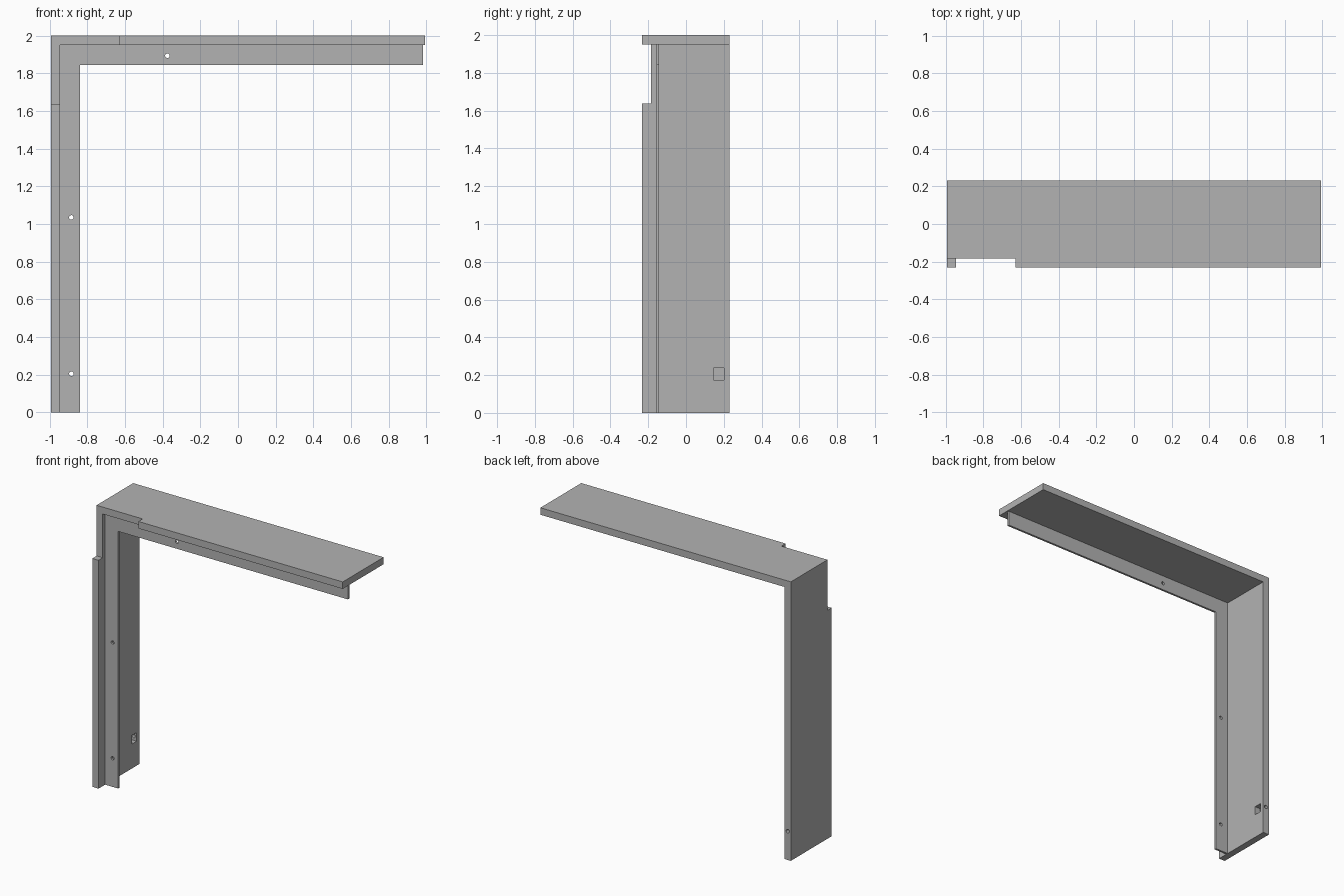
import bpy
import bmesh
import math
from mathutils import Matrix, Vector

if "Cube" in bpy.data.objects:
    bpy.data.objects.remove(bpy.data.objects["Cube"])

GREY = (0.45, 0.45, 0.45, 1)
grey = bpy.data.materials.new("plain grey")
grey.use_nodes = True
grey.diffuse_color = GREY
grey.node_tree.nodes["Principled BSDF"].inputs["Base Color"].default_value = GREY

LEFT, RIGHT, TOP = -0.993, 0.993, 2.0
INNER_X, INNER_Z = -0.944, 1.95      # inner faces of post and top panel
FRONT, BACK = -0.232, 0.231


def make_object(name, bm):
    bmesh.ops.recalc_face_normals(bm, faces=bm.faces)
    mesh = bpy.data.meshes.new(name)
    bm.to_mesh(mesh)
    bm.free()
    mesh.materials.append(grey)
    obj = bpy.data.objects.new(name, mesh)
    bpy.context.collection.objects.link(obj)
    return obj


def angle_plate(name, x0, z0, x1, z1, end, y0, y1):
    """Upside-down L outline in x and z, extruded along y."""
    outline = [(x0, 0), (x1, 0), (x1, z1), (end, z1), (end, z0), (x0, z0)]
    bm = bmesh.new()
    face = bm.faces.new([bm.verts.new((x, y0, z)) for x, z in outline])
    grown = bmesh.ops.extrude_face_region(bm, geom=[face])["geom"]
    verts = [v for v in grown if isinstance(v, bmesh.types.BMVert)]
    bmesh.ops.translate(bm, verts=verts, vec=(0, y1 - y0, 0))
    return make_object(name, bm)


def box(name, low, high):
    low, high = Vector(low), Vector(high)
    bm = bmesh.new()
    bmesh.ops.create_cube(bm, size=1, matrix=Matrix.Translation((low + high) / 2)
                          @ Matrix.Diagonal((high - low).to_4d()))
    return make_object(name, bm)


def rod(name, x, y, z, radius, depth):
    bm = bmesh.new()
    bmesh.ops.create_cone(bm, cap_ends=True, segments=16, radius1=radius,
                          radius2=radius, depth=depth,
                          matrix=Matrix.Translation((x, y, z))
                          @ Matrix.Rotation(math.pi / 2, 4, "X"))
    return make_object(name, bm)


def cut(target, cutter):
    cutter.hide_render = True
    mod = target.modifiers.new("cut", "BOOLEAN")
    mod.operation = "DIFFERENCE"
    mod.solver = "EXACT"
    mod.object = cutter
    bpy.context.view_layer.objects.active = target
    bpy.ops.object.modifier_apply(modifier=mod.name)
    bpy.data.objects.remove(cutter)


# Post and top panel in one piece
frame = angle_plate("post_and_top_panel", LEFT, TOP, INNER_X, INNER_Z, RIGHT,
                    FRONT, BACK)

# Notch across the front of the corner
cut(frame, box("corner_notch", (-1.1, -0.3, 1.637), (-0.628, -0.184, 2.1)))

# Cable pocket in the inner face, with a round entry from the back
cut(frame, box("cable_pocket", (-0.985, 0.146, 0.175), (-0.9, 0.2, 0.237)))
cut(frame, rod("cable_entry", -0.968, BACK, 0.206, 0.013, 0.12))

# Thin mounting flange along the inside of the frame
flange = angle_plate("mounting_flange", INNER_X, INNER_Z, -0.84, 1.843, 0.982,
                     -0.157, -0.142)

# Screw holes through the flange
for x, z in [(-0.885, 0.205), (-0.885, 1.035), (-0.375, 1.893)]:
    cut(flange, rod("screw_hole", x, -0.15, z, 0.012, 0.1))
